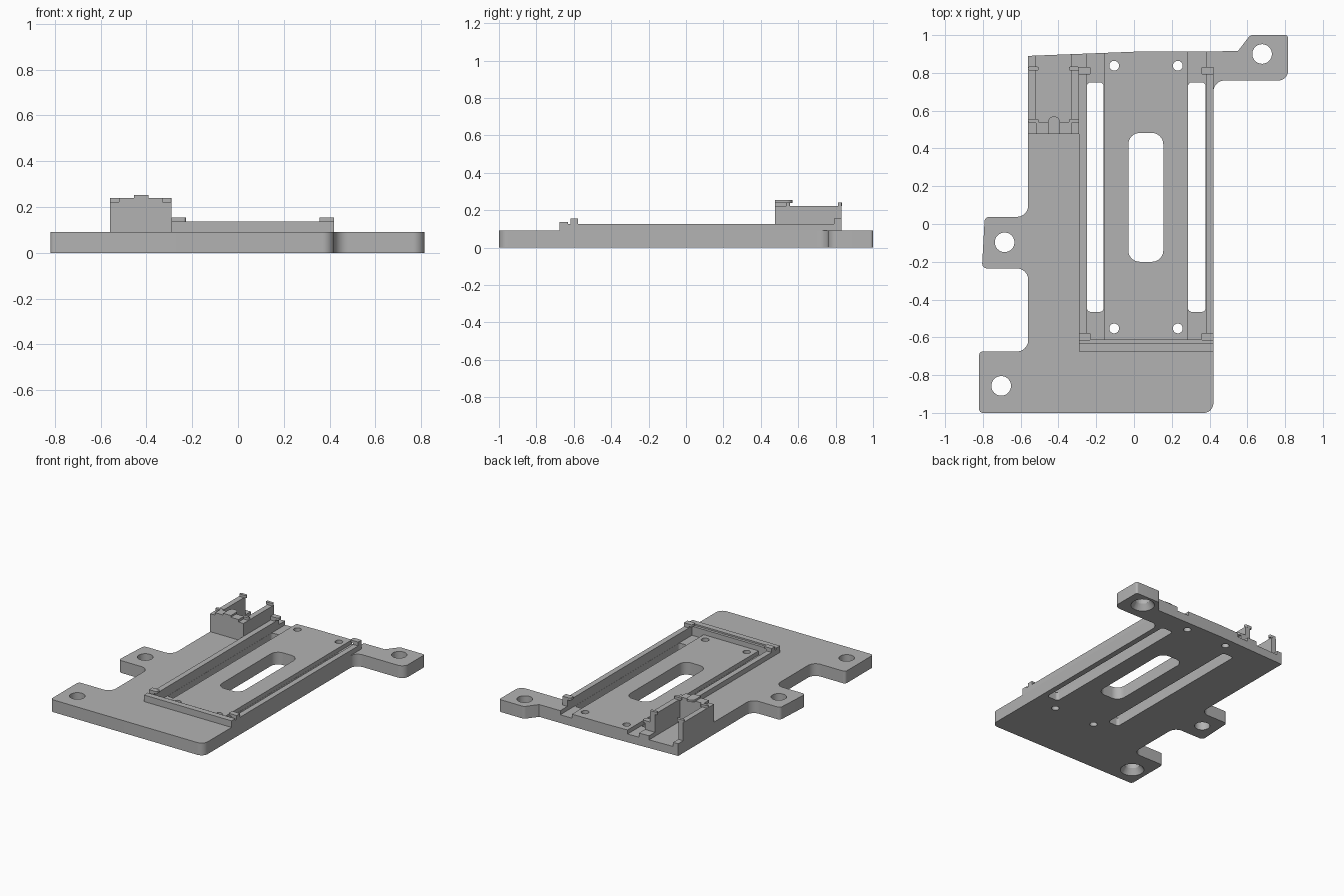
import bpy, bmesh, math
from mathutils import Vector

cube = bpy.data.objects.get("Cube")
if cube:
    bpy.data.objects.remove(cube, do_unlink=True)

grey = bpy.data.materials.new("plain grey")
grey.use_nodes = True
grey.diffuse_color = (0.45, 0.45, 0.45, 1)
grey.node_tree.nodes["Principled BSDF"].inputs["Base Color"].default_value = (0.45, 0.45, 0.45, 1)

TOP = 0.09      # plate thickness
FLOOR = 0.06    # floor of the channels
RAIL = 0.127    # top of the rails


def finish(name, bm):
    bmesh.ops.recalc_face_normals(bm, faces=bm.faces)
    mesh = bpy.data.meshes.new(name)
    bm.to_mesh(mesh)
    bm.free()
    mesh.materials.append(grey)
    obj = bpy.data.objects.new(name, mesh)
    bpy.context.collection.objects.link(obj)
    return obj


def rounded(corners, steps=8):
    """Round each (x, y, radius) corner of an outline."""
    pts = [Vector(c[:2]) for c in corners]
    out = []
    for i, p in enumerate(pts):
        r = corners[i][2]
        if r == 0:
            out.append(p)
            continue
        u = (pts[i - 1] - p).normalized()
        v = (pts[(i + 1) % len(pts)] - p).normalized()
        half = u.angle(v) / 2
        c = p + (u + v).normalized() * r / math.sin(half)
        s, e = (p + d * r / math.tan(half) - c for d in (u, v))
        out += [c + s.lerp(e, k / steps).normalized() * r for k in range(steps + 1)]
    return out


def prism(name, corners, z0, z1):
    bm = bmesh.new()
    face = bm.faces.new([bm.verts.new((p.x, p.y, z0)) for p in rounded(corners)])
    new = bmesh.ops.extrude_face_region(bm, geom=[face])["geom"]
    bmesh.ops.translate(bm, vec=(0, 0, z1 - z0),
                        verts=[g for g in new if isinstance(g, bmesh.types.BMVert)])
    return finish(name, bm)


def box(name, x0, x1, y0, y1, z0, z1, r=0):
    return prism(name, [(x0, y0, r), (x1, y0, r), (x1, y1, r), (x0, y1, r)], z0, z1)


def cone(name, x, y, r0, r1, z0, z1):
    bm = bmesh.new()
    bmesh.ops.create_cone(bm, cap_ends=True, segments=32, radius1=r0, radius2=r1, depth=z1 - z0)
    bmesh.ops.translate(bm, vec=(x, y, (z0 + z1) / 2), verts=bm.verts)
    return finish(name, bm)


# Base plate with its three mounting ears
plate = prism("base_plate", [
    (-0.82, -1, 0.02), (0.42, -1, 0.05), (0.42, 0.76, 0.06), (0.815, 0.76, 0.05),
    (0.815, 1, 0.015), (0.615, 1, 0.03), (0.55, 0.915, 0), (0, 0.912, 0),
    (-0.56, 0.89, 0), (-0.56, 0.038, 0.06), (-0.79, 0.038, 0.025), (-0.805, -0.235, 0.025),
    (-0.56, -0.235, 0.06), (-0.56, -0.675, 0.06), (-0.82, -0.675, 0.02)], 0, TOP)

# Cutters for channels, slots and holes
cutters = [box("pocket_cutter", -0.52, -0.33, 0.54, 1.1, FLOOR, 0.2),
           box("centre_slot_cutter", -0.03, 0.155, -0.2, 0.482, -0.1, 0.2, 0.06)]
for x0, x1 in ((-0.25, -0.16), (0.285, 0.38)):
    cutters.append(box("channel_cutter", x0, x1, -0.612, 1.1, FLOOR, 0.2))
    cutters.append(box("slot_cutter", x0 + 0.001, x1 - 0.001, -0.465, 0.75, -0.1, 0.2, 0.02))
for x in (-0.105, 0.232):
    for y in (-0.553, 0.838):
        cutters.append(cone("screw_hole_cutter", x, y, 0.026, 0.026, -0.1, 0.2))
for x, y, sunk in ((0.678, 0.9, True), (-0.685, -0.097, False), (-0.703, -0.857, True)):
    cutters.append(cone("ear_hole_cutter", x, y, 0.052, 0.052, -0.1, 0.2))
    if sunk:
        cutters.append(cone("countersink_cutter", x, y, 0.087, 0.05, -0.01, 0.045))

bpy.context.view_layer.objects.active = plate
for c in cutters:
    c.hide_render = True
    mod = plate.modifiers.new("cut", "BOOLEAN")
    mod.operation = "DIFFERENCE"
    mod.solver = "EXACT"
    mod.object = c
    bpy.ops.object.modifier_apply(modifier=mod.name)
for c in cutters:
    bpy.data.objects.remove(c, do_unlink=True)

# Rails, front bar and retaining clips around the tray
for side, x0, x1, c0, c1 in (("right", -0.29, -0.25, -0.29, -0.228),
                             ("left", 0.38, 0.42, 0.355, 0.42)):
    box(side + "_rail", x0, x1, -0.675, 0.832, TOP, RAIL)
    for end, y0 in (("front", -0.617), ("back", 0.792)):
        box(f"{side}_{end}_clip_post", x0, x1, y0, y0 + 0.04, RAIL, 0.155)
        box(f"{side}_{end}_clip", c0, c1, y0, y0 + 0.04, 0.138, 0.155, 0.01)
box("front_bar", -0.25, 0.38, -0.675, -0.612, TOP, RAIL)
box("front_bar_lip", -0.29, 0.42, -0.675, -0.632, RAIL, 0.138)

# Connector housing at the back
box("housing_front_wall", -0.56, -0.29, 0.477, 0.54, TOP, 0.222)
box("housing_front_ledge", -0.52, -0.33, 0.477, 0.54, 0.222, 0.24)
prism("housing_centre_clip", [(-0.455, 0.477, 0), (-0.392, 0.477, 0),
                              (-0.392, 0.57, 0.031), (-0.455, 0.57, 0.031)], 0.238, 0.253)
for side, x0, x1, c0, c1 in (("right", -0.56, -0.52, -0.56, -0.505),
                             ("left", -0.33, -0.29, -0.345, -0.29)):
    box(f"housing_{side}_wall", x0, x1, 0.54, 0.832, TOP, 0.222)
    for end, y0 in (("front", 0.535), ("back", 0.812)):
        box(f"housing_{side}_{end}_clip", c0, c1, y0, y0 + 0.021, 0.221, 0.24, 0.008)

# Smooth round corners, keep edges sharp
bpy.ops.object.select_all(action="DESELECT")
for obj in bpy.context.scene.objects:
    if obj.type == "MESH":
        obj.select_set(True)
bpy.ops.object.shade_smooth_by_angle(angle=math.radians(30))
